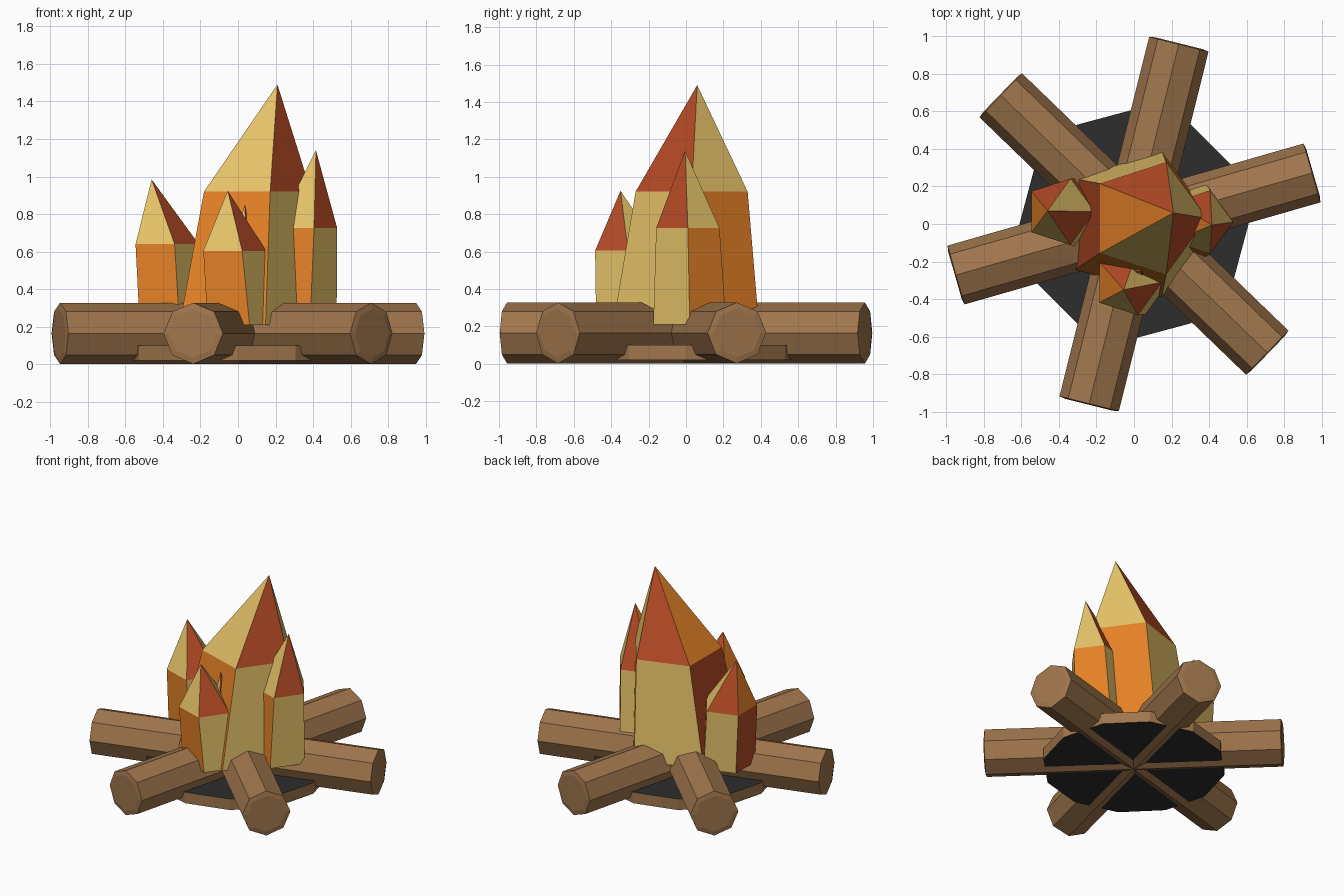
import bpy, bmesh, math
from mathutils import Vector, Matrix

if "Cube" in bpy.data.objects:
    bpy.data.objects.remove(bpy.data.objects["Cube"])


def material(name, rgb):
    m = bpy.data.materials.new(name)
    m.diffuse_color = (*rgb, 1)
    m.use_nodes = True
    m.node_tree.nodes["Principled BSDF"].inputs["Base Color"].default_value = m.diffuse_color
    return m


BARK = material("bark brown", (0.35, 0.18, 0.073))
ASH = material("charcoal", (0.026, 0.026, 0.027))
YELLOW = material("flame yellow", (0.78, 0.54, 0.14))
ORANGE = material("flame orange", (0.78, 0.22, 0.02))
RED = material("flame red", (0.47, 0.071, 0.019))


def finish(name, bm, mats):
    bmesh.ops.recalc_face_normals(bm, faces=bm.faces)
    me = bpy.data.meshes.new(name)
    bm.to_mesh(me)
    bm.free()
    for m in mats:
        me.materials.append(m)
    ob = bpy.data.objects.new(name, me)
    bpy.context.collection.objects.link(ob)
    return ob


def ring(bm, n, r, centre):
    """Ring of n points around the z axis."""
    cx, cy, z = centre
    return [bm.verts.new((cx + r * math.cos(math.tau * i / n),
                          cy + r * math.sin(math.tau * i / n), z)) for i in range(n)]


def bridge(bm, a, b):
    n = len(a)
    return [bm.faces.new((a[i], a[(i + 1) % n], b[(i + 1) % n], b[i])) for i in range(n)]


def log(name, angle):
    # octagonal beam with slightly raised end grain, lying through the centre
    bm = bmesh.new()
    rings = [ring(bm, 8, r, (0, 0, x)) for r, x in
             ((0.13, -0.992), (0.163, -0.986), (0.163, 0.986), (0.13, 0.992))]
    for a, b in zip(rings, rings[1:]):
        bridge(bm, a, b)
    bm.faces.new(rings[0])
    bm.faces.new(rings[-1])
    ob = finish(name, bm, [BARK])
    ob.data.transform(Matrix.Translation((0, 0, 0.165))
                      @ Matrix.Rotation(math.radians(angle), 4, 'Z')
                      @ Matrix.Rotation(math.pi / 2, 4, 'Y'))


def flame(name, base, base_r, middle, middle_r, tip):
    # five-sided crystal: flared lower prism and an off-centre point
    bm = bmesh.new()
    low = ring(bm, 5, base_r, base)
    mid = ring(bm, 5, middle_r, middle)
    top = bm.verts.new(tip)
    upper_colours = (0, 2, 1, 0, 2)
    lower_colours = (1, 0, 2, 1, 0)
    for f, c in zip(bridge(bm, low, mid), lower_colours):
        f.material_index = c
    for i, c in enumerate(upper_colours):
        bm.faces.new((mid[i], mid[(i + 1) % 5], top)).material_index = c
    bm.faces.new(low).material_index = 1
    finish(name, bm, [YELLOW, ORANGE, RED])


# ash bed: charcoal faces with a brown rim
bm = bmesh.new()
bottom = ring(bm, 12, 0.61, (0, 0, 0.02))
top = ring(bm, 12, 0.61, (0, 0, 0.10))
bridge(bm, bottom, top)
for r in (bottom, top):
    bm.faces.new(r).material_index = 1
finish("ash_bed", bm, [BARK, ASH])

# three crossed logs
for i in range(3):
    log(f"log_{i + 1}", 16 + 60 * i)

# flames
flame("main_flame", (0.02, 0.0, 0.21), 0.41, (0.074, 0.03, 0.92), 0.315, (0.21, 0.06, 1.49))
flame("left_flame", (-0.37, 0.06, 0.21), 0.19, (-0.395, 0.065, 0.64), 0.186, (-0.46, 0.07, 0.985))
flame("front_flame", (0.0, -0.29, 0.21), 0.20, (-0.035, -0.31, 0.605), 0.185, (-0.055, -0.35, 0.925))
flame("right_flame", (0.32, 0.02, 0.21), 0.205, (0.35, 0.01, 0.725), 0.178, (0.415, -0.005, 1.14))
flame("small_flame", (0.03, -0.22, 0.21), 0.08, (0.03, -0.22, 0.62), 0.07, (0.035, -0.25, 0.85))
